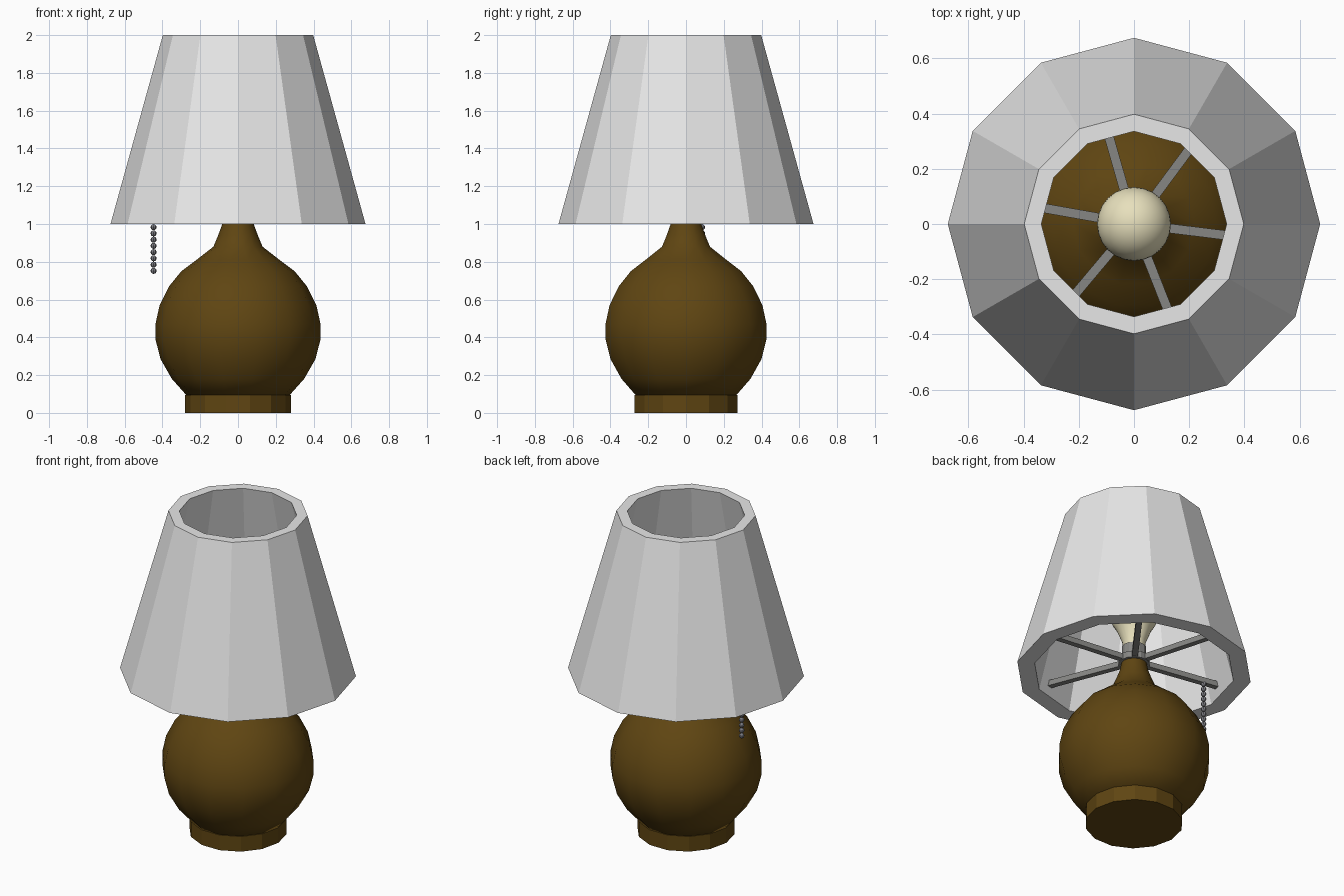
import bpy, bmesh, math
from mathutils import Matrix, Vector

default = bpy.data.objects.get("Cube")
if default:
    bpy.data.objects.remove(default)


def material(name, rgb):
    m = bpy.data.materials.new(name)
    m.use_nodes = True
    m.diffuse_color = (*rgb, 1)
    m.node_tree.nodes["Principled BSDF"].inputs["Base Color"].default_value = (*rgb, 1)
    return m


WHITE = material("shade white", (0.8, 0.8, 0.8))
BROWN = material("glazed brown", (0.115, 0.06, 0.006))
CREAM = material("bulb cream", (0.87, 0.81, 0.55))
METAL = material("frame grey", (0.24, 0.24, 0.23))
STEEL = material("chain grey", (0.19, 0.19, 0.21))


def finish(name, bm, mat, smooth=None):
    bmesh.ops.recalc_face_normals(bm, faces=bm.faces)
    mesh = bpy.data.meshes.new(name)
    bm.to_mesh(mesh)
    bm.free()
    mesh.materials.append(mat)
    obj = bpy.data.objects.new(name, mesh)
    bpy.context.collection.objects.link(obj)
    if smooth:
        bpy.ops.object.select_all(action="DESELECT")
        obj.select_set(True)
        bpy.context.view_layer.objects.active = obj
        bpy.ops.object.shade_smooth_by_angle(angle=math.radians(smooth))
    return obj


def lathe(name, profile, sides, mat, closed=False, smooth=None):
    """Turn (radius, height) points around z; cap the ends unless closed."""
    bm = bmesh.new()
    rings = [[bm.verts.new((r * math.cos(math.tau * i / sides),
                            r * math.sin(math.tau * i / sides), z))
              for i in range(sides)] for r, z in profile]
    pairs = list(zip(rings, rings[1:]))
    if closed:
        pairs.append((rings[-1], rings[0]))
    else:
        bm.faces.new(rings[0])
        bm.faces.new(rings[-1])
    for a, b in pairs:
        for i in range(sides):
            j = (i + 1) % sides
            bm.faces.new((a[i], a[j], b[j], b[i]))
    return finish(name, bm, mat, smooth)


# Ceramic foot and rounded body with a flared neck
lathe("foot", [(0.28, 0), (0.28, 0.095)], 14, BROWN)
lathe("body", [(0.27, 0.09), (0.35, 0.18), (0.41, 0.285), (0.437, 0.39), (0.437, 0.47),
               (0.415, 0.57), (0.365, 0.67), (0.3, 0.75), (0.22, 0.81), (0.13, 0.88),
               (0.105, 0.94), (0.083, 1.0), (0.07, 1.07)], 14, BROWN, smooth=50)

# Twelve-sided open shade with a thick wall
lathe("shade", [(0.675, 1), (0.398, 2), (0.336, 2), (0.575, 1)], 12, WHITE, closed=True)

# Hub, socket and bulb
lathe("hub", [(0.09, 1.05), (0.09, 1.09)], 14, METAL)
lathe("socket", [(0.07, 1.08), (0.07, 1.16)], 14, METAL)
bulb = [(0.06, 1.15), (0.068, 1.2), (0.1, 1.28)]
for k in range(-2, 9):
    a = math.radians(k * 10.5)
    bulb.append((0.134 * math.cos(a), 1.37 + 0.134 * math.sin(a)))
lathe("bulb", bulb, 24, CREAM, smooth=50)

# Spokes holding the shade
bm = bmesh.new()
for angle in (-7, 53.5, 106, 170, 230, 291.5):
    bmesh.ops.create_cube(bm, size=1, matrix=Matrix.Rotation(math.radians(angle), 4, "Z")
                          @ Matrix.Translation((0.3, 0, 1.07))
                          @ Matrix.Diagonal((0.51, 0.034, 0.034, 1)))
finish("spokes", bm, METAL)

# Beaded pull chain hanging from one spoke
bm = bmesh.new()
for k in range(10):
    bmesh.ops.create_uvsphere(bm, u_segments=8, v_segments=6, radius=0.016,
                              matrix=Matrix.Translation(Vector((-0.447, 0.085, 0.752 + 0.033 * k))))
finish("pull_chain", bm, STEEL)
